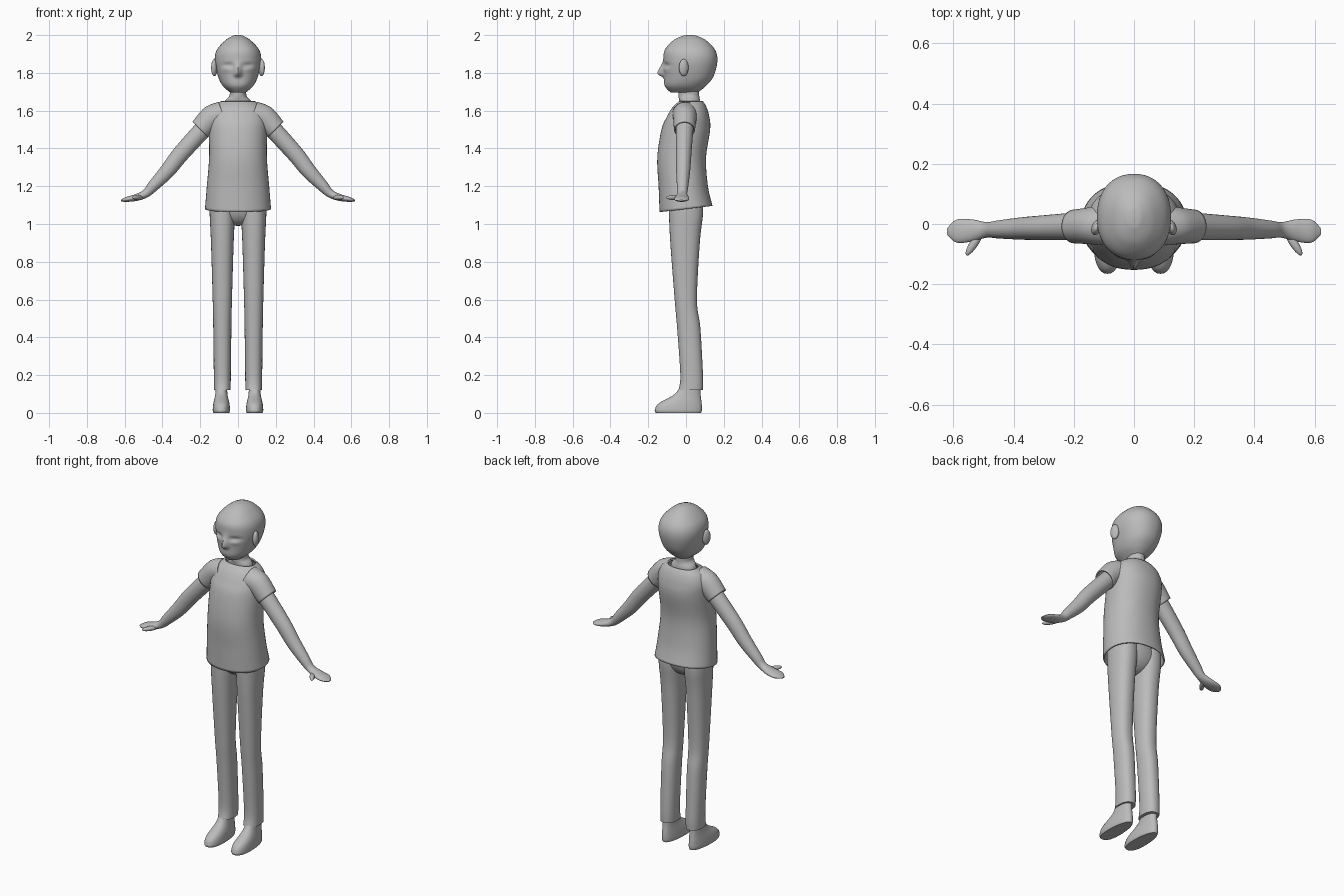
import bpy, bmesh
from math import sin, cos, pi, exp, atan2, radians, copysign
from mathutils import Matrix

cube = bpy.data.objects.get("Cube")
if cube:
    bpy.data.objects.remove(cube, do_unlink=True)

grey = bpy.data.materials.new("plain_grey")
grey.use_nodes = True
grey.diffuse_color = (0.5, 0.5, 0.5, 1)
grey.node_tree.nodes["Principled BSDF"].inputs["Base Color"].default_value = grey.diffuse_color


def finish(name, bm, mirror=False, thickness=0):
    """Turn a bmesh into a smooth shaded grey object."""
    bmesh.ops.recalc_face_normals(bm, faces=bm.faces)
    mesh = bpy.data.meshes.new(name)
    bm.to_mesh(mesh)
    bm.free()
    mesh.materials.append(grey)
    obj = bpy.data.objects.new(name, mesh)
    bpy.context.collection.objects.link(obj)
    bpy.ops.object.select_all(action='DESELECT')
    obj.select_set(True)
    bpy.context.view_layer.objects.active = obj
    bpy.ops.object.shade_smooth_by_angle(angle=radians(50))
    if thickness:
        solid = obj.modifiers.new("Thickness", 'SOLIDIFY')
        solid.thickness = thickness
    if mirror:
        pair = obj.modifiers.new("Mirror", 'MIRROR')
        pair.use_mirror_merge = False


def ellipsoid(name, centre, radii, turn=0, mirror=False):
    bm = bmesh.new()
    bmesh.ops.create_uvsphere(bm, u_segments=32, v_segments=16, radius=1)
    placed = Matrix.Translation(centre) @ Matrix.Rotation(turn, 4, 'Z')
    bm.transform(placed @ Matrix.Diagonal((*radii, 1)))
    finish(name, bm, mirror)


def stack(x, rows):
    """Level sections from rows of height, half width, front edge and back edge."""
    return [(x, (front + back) / 2, z, width, (back - front) / 2, 0)
            for z, width, front, back in rows]


def limb(rows):
    """Sections square to an arm path, from rows of x, z, thickness and depth."""
    sections = []
    for i, (x, z, thick, depth) in enumerate(rows):
        before, after = rows[max(i - 1, 0)], rows[min(i + 1, len(rows) - 1)]
        tilt = atan2(after[0] - before[0], before[1] - after[1])
        sections.append((x, -0.04 * x, z, thick, depth, tilt))
    return sections


def spline(rows, steps):
    """Smoothly interpolate between sections."""
    padded = [rows[0], *rows, rows[-1]]
    for before, start, end, after in zip(padded, padded[1:], padded[2:], padded[3:]):
        for step in range(steps):
            t = step / steps
            section = []
            for a, b, c, d in zip(before, start, end, after):
                slope_in, slope_out = (c - a) / 2, (d - b) / 2
                ease = t * t * (3 - 2 * t)
                section.append(b + (c - b) * ease + slope_in * t * (1 - t) ** 2
                               - slope_out * t * t * (1 - t))
            yield section
    yield rows[-1]


def loft(name, rows, sides=32, steps=6, power=2, shape=None, mirror=False, thickness=0):
    """Skin a tube over its sections; a thick one stays open at the ends."""
    bm = bmesh.new()
    rings = []
    for x, y, z, width, depth, tilt in spline(rows, steps):
        ring = []
        for k in range(sides):
            angle = 2 * pi * k / sides
            u, v = (size * copysign(abs(wave) ** (2 / power), wave)
                    for size, wave in ((width, cos(angle)), (depth, sin(angle))))
            point = (x + u * cos(tilt), y + v, z + u * sin(tilt))
            ring.append(bm.verts.new(shape(*point) if shape else point))
        rings.append(ring)
    for low, high in zip(rings, rings[1:]):
        for k in range(sides):
            bm.faces.new((low[k - 1], low[k], high[k], high[k - 1]))
    if not thickness:
        bm.faces.new(rings[0])
        bm.faces.new(rings[-1])
    finish(name, bm, mirror, thickness)


def bump(across, up, wide, tall):
    return exp(-(across / wide) ** 2 - (up / tall) ** 2)


def face(x, y, z):
    """Nose, eye sockets and eyelids on the front of the head."""
    if y < 0:
        side = abs(x) - 0.053
        nose = bump(x, z - 1.795, 0.017, 0.045 if z > 1.795 else 0.014)
        socket = bump(side, z - 1.84, 0.028, 0.012)
        lid = bump(side, z - 1.82, 0.024, 0.014)
        y += 0.012 * socket - 0.005 * lid - 0.034 * nose
    return x, y, z


def hem(x, y, z):
    """The shirt hem hangs lower at the front."""
    return x, y, z + y * max(0, 1.2 - z)


def foot(x, y, z):
    """Narrow the heel and widen the toes."""
    middle = 0.088
    return middle + (x - middle) * (0.9 - y), y, z


# Head, ears and neck
loft("head", stack(0, [
    (1.695, 0.04, -0.08, 0.06), (1.73, 0.08, -0.112, 0.105), (1.78, 0.105, -0.117, 0.145),
    (1.86, 0.123, -0.119, 0.166), (1.92, 0.113, -0.113, 0.155), (1.97, 0.07, -0.07, 0.11),
    (1.995, 0.03, -0.02, 0.06), (2, 0.01, 0.01, 0.03)]),
    sides=96, steps=10, power=2.2, shape=face)
ellipsoid("ear", (0.125, -0.012, 1.828), (0.016, 0.026, 0.045), turn=0.3, mirror=True)
loft("neck", stack(0, [
    (1.6, 0.08, -0.03, 0.08), (1.65, 0.07, -0.035, 0.075), (1.68, 0.045, -0.04, 0.07),
    (1.73, 0.045, -0.04, 0.07)]))

# Shirt and sleeves
loft("shirt", stack(0, [
    (1.08, 0.175, -0.14, 0.14), (1.2, 0.165, -0.145, 0.116), (1.35, 0.153, -0.152, 0.106),
    (1.5, 0.154, -0.13, 0.128), (1.57, 0.152, -0.1, 0.123), (1.62, 0.13, -0.07, 0.108),
    (1.65, 0.09, -0.036, 0.09)]),
    sides=48, power=2.2, shape=hem, thickness=0.008)
loft("sleeve", limb([
    (0.08, 1.58, 0.07, 0.07), (0.14, 1.56, 0.067, 0.062), (0.2, 1.5, 0.058, 0.056)]),
    mirror=True, thickness=0.007)

# Arms with mitten hands and thumbs
loft("arm_and_hand", limb([
    (0.15, 1.54, 0.048, 0.048), (0.3, 1.375, 0.045, 0.041), (0.375, 1.28, 0.04, 0.037),
    (0.45, 1.2, 0.03, 0.03), (0.49, 1.16, 0.022, 0.026), (0.54, 1.14, 0.018, 0.037),
    (0.59, 1.13, 0.013, 0.038), (0.62, 1.123, 0.004, 0.012)]), mirror=True)
ellipsoid("thumb", (0.53, -0.062, 1.14), (0.05, 0.014, 0.013), turn=-1, mirror=True)

# Trousers
ellipsoid("trouser_seat", (0, 0, 1.1), (0.15, 0.09, 0.11))
loft("trouser_leg", stack(0.083, [
    (0.12, 0.044, -0.04, 0.09), (0.2, 0.045, -0.03, 0.09), (0.45, 0.048, -0.047, 0.076),
    (0.6, 0.051, -0.06, 0.058), (0.9, 0.06, -0.083, 0.073), (1.05, 0.067, -0.09, 0.09),
    (1.13, 0.067, -0.09, 0.09)]), power=2.3, mirror=True)

# Shoes
loft("shoe", stack(0.088, [
    (0, 0.044, -0.16, 0.08), (0.015, 0.048, -0.165, 0.084), (0.05, 0.045, -0.145, 0.083),
    (0.1, 0.036, -0.06, 0.077), (0.16, 0.034, -0.02, 0.075)]),
    power=2.3, shape=foot, mirror=True)
